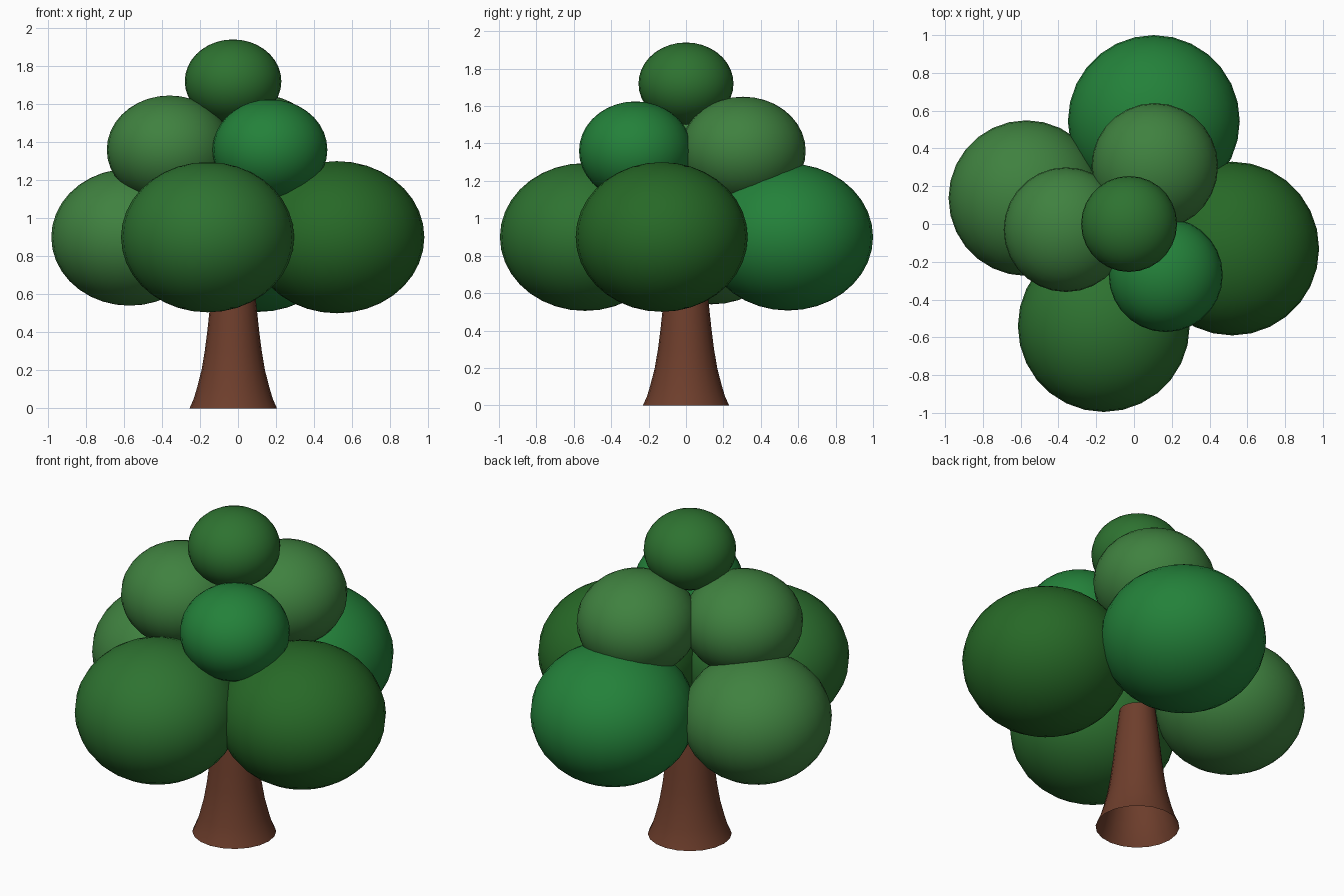
import bpy, bmesh, math

if "Cube" in bpy.data.objects:
    bpy.data.objects.remove(bpy.data.objects["Cube"])

def material(name, rgb):
    m = bpy.data.materials.new(name)
    m.diffuse_color = (*rgb, 1)
    m.use_nodes = True
    m.node_tree.nodes["Principled BSDF"].inputs["Base Color"].default_value = m.diffuse_color
    return m

BROWN = material("bark", (0.155, 0.048, 0.025))
DARK = material("dark_green", (0.020, 0.140, 0.020))
FOREST = material("forest_green", (0.027, 0.170, 0.030))
MID = material("mid_green", (0.050, 0.220, 0.050))
BRIGHT = material("bright_green", (0.017, 0.220, 0.042))

def finish(name, bm, mat, loc):
    for f in bm.faces:
        f.smooth = True
    me = bpy.data.meshes.new(name)
    bm.to_mesh(me)
    bm.free()
    me.materials.append(mat)
    ob = bpy.data.objects.new(name, me)
    ob.location = loc
    bpy.context.collection.objects.link(ob)

# Flattened leaf clumps
def clump(name, x, y, z, r, rz, mat):
    bm = bmesh.new()
    bmesh.ops.create_uvsphere(bm, u_segments=28, v_segments=18, radius=1)
    bmesh.ops.scale(bm, vec=(r, r, rz), verts=bm.verts)
    finish(name, bm, mat, (x, y, z))

# Lower ring
clump("lower_foliage_front", -0.16, -0.54, 0.90, 0.455, 0.395, FOREST)
clump("lower_foliage_right", 0.52, -0.13, 0.90, 0.46, 0.40, DARK)
clump("lower_foliage_back", 0.105, 0.545, 0.90, 0.455, 0.393, BRIGHT)
clump("lower_foliage_left", -0.57, 0.137, 0.90, 0.412, 0.36, MID)
# Middle ring
clump("middle_foliage_left", -0.36, -0.03, 1.36, 0.33, 0.285, MID)
clump("middle_foliage_back", 0.11, 0.305, 1.36, 0.335, 0.29, MID)
clump("middle_foliage_front", 0.168, -0.27, 1.36, 0.302, 0.265, BRIGHT)
# Crown
clump("top_foliage", -0.026, 0.0, 1.72, 0.254, 0.22, FOREST)

# Flared trunk, a lathed profile left open at both ends
PROFILE = [(0.23, 0), (0.208, 0.05), (0.19, 0.11), (0.167, 0.2),
           (0.15, 0.3), (0.136, 0.41), (0.12, 0.56), (0.1, 0.73)]
SIDES = 20
bm = bmesh.new()
rings = [[bm.verts.new((r * math.cos(2 * math.pi * i / SIDES),
                        r * math.sin(2 * math.pi * i / SIDES), z))
          for i in range(SIDES)] for r, z in PROFILE]
for a, b in zip(rings, rings[1:]):
    for i in range(SIDES):
        j = (i + 1) % SIDES
        bm.faces.new((a[i], a[j], b[j], b[i]))
finish("trunk", bm, BROWN, (-0.025, 0, 0))
